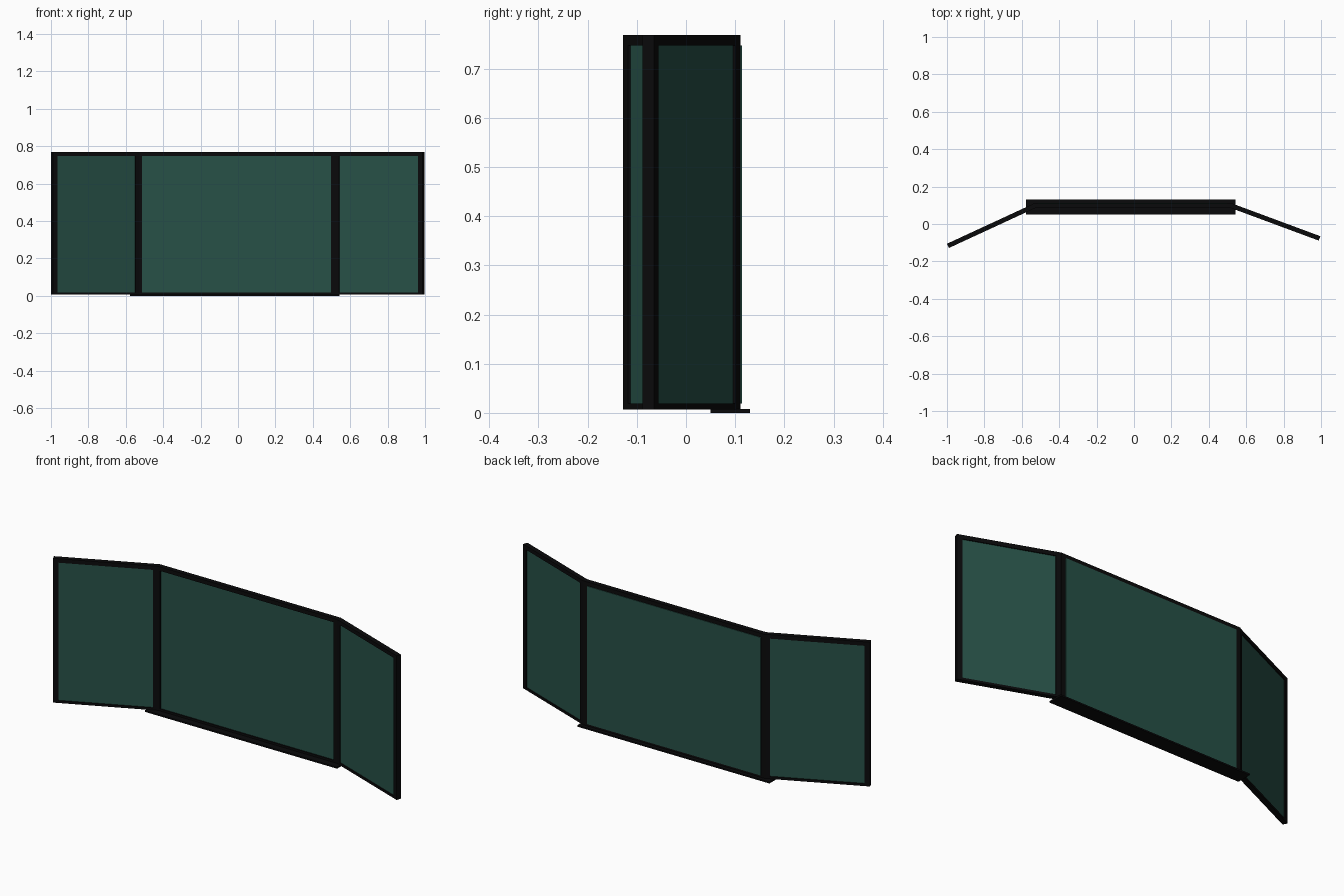
import bpy
import math
from mathutils import Matrix, Vector

cube = bpy.data.objects.get("Cube")
if cube:
    bpy.data.objects.remove(cube)


def material(name, rgb):
    m = bpy.data.materials.new(name)
    m.use_nodes = True
    m.diffuse_color = (*rgb, 1)
    bsdf = m.node_tree.nodes["Principled BSDF"]
    bsdf.inputs["Base Color"].default_value = (*rgb, 1)
    return m


green = material("dark green", (0.02, 0.082, 0.063))
black = material("black", (0.003, 0.003, 0.0033))


def box(name, lo, hi, mat, place=Matrix()):
    """Box between two corners, moved by a placement matrix."""
    bpy.ops.mesh.primitive_cube_add(size=1)
    ob = bpy.context.object
    ob.name = name
    lo, hi = Vector(lo), Vector(hi)
    ob.data.transform(Matrix.Translation((lo + hi) / 2) @ Matrix.Diagonal((*(hi - lo), 1)))
    ob.matrix_world = place
    ob.data.materials.append(mat)


BOTTOM, TOP = 0.007, 0.768
HALF = 0.0125           # half the frame depth
POST, HEAD, SILL = 0.026, 0.021, 0.012


def panel(name, start, end, back):
    """Framed board standing on the line from start to end."""
    a, b = Vector(start), Vector(end)
    d = b - a
    n = d.length
    place = Matrix.Translation((a.x, a.y, 0)) @ Matrix.Rotation(math.atan2(d.y, d.x), 4, "Z")
    # Frame posts and rails
    box(name + "_left_post", (0, -HALF, BOTTOM), (POST, HALF, TOP), black, place)
    box(name + "_right_post", (n - POST, -HALF, BOTTOM), (n, HALF, TOP), black, place)
    box(name + "_top_rail", (POST, -HALF, TOP - HEAD), (n - POST, HALF, TOP), black, place)
    box(name + "_bottom_rail", (POST, -HALF, BOTTOM), (n - POST, HALF, BOTTOM + SILL), black, place)
    # Board set into the frame
    box(name + "_board", (POST, -0.007, BOTTOM + SILL), (n - POST, back, TOP - HEAD), green, place)


# Centre panel and two angled wings
panel("centre_panel", (-0.54, 0.098), (0.524, 0.098), 0.0155)
panel("right_wing", (-0.995, -0.117), (-0.53, 0.098), 0.007)
panel("left_wing", (0.52, 0.098), (0.992, -0.077), 0.007)

# Flat foot under the centre panel
box("base_plate", (-0.578, 0.05, 0), (0.543, 0.13, 0.008), black)
